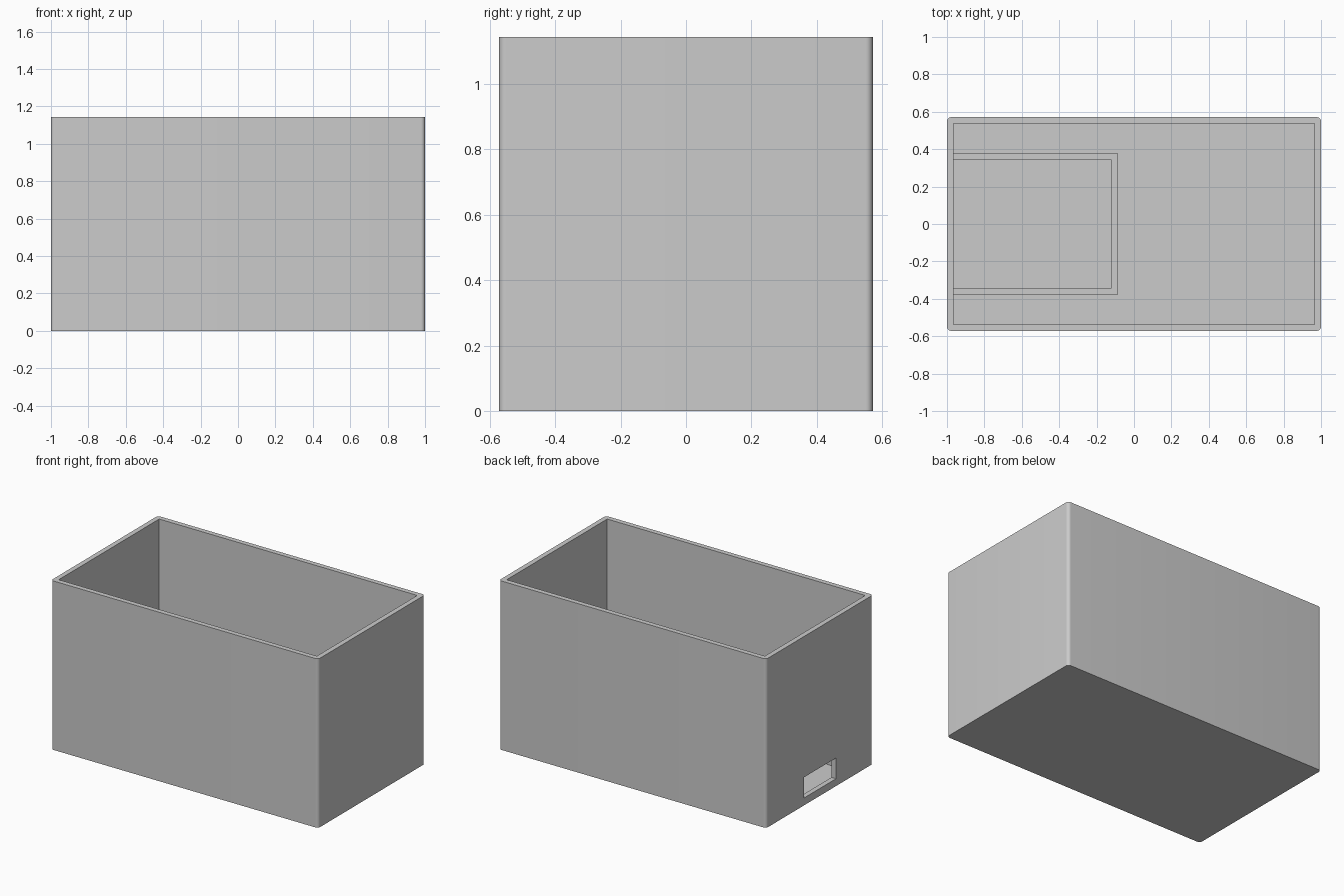
import bpy
import bmesh
import math

if "Cube" in bpy.data.objects:
    bpy.data.objects.remove(bpy.data.objects["Cube"], do_unlink=True)

HALF_Y = 0.571      # half depth of the box
HEIGHT = 1.143
WALL = 0.034
RADIUS = 0.022      # rounding of the upright outer corners
RIM_TOP = 0.07      # top of the low tray rim

# One flat grey for the whole box
grey = bpy.data.materials.new("light grey")
grey.use_nodes = True
colour = (0.6, 0.6, 0.6, 1)
grey.diffuse_color = colour
grey.node_tree.nodes["Principled BSDF"].inputs["Base Color"].default_value = colour


def block(name, low, high, corner=0):
    """Box between two corners, with optional rounded upright edges."""
    bm = bmesh.new()
    bmesh.ops.create_cube(bm, size=1)
    for v in bm.verts:
        v.co = [(a + b) / 2 + c * (b - a) for a, b, c in zip(low, high, v.co)]
    if corner:
        upright = [e for e in bm.edges
                   if abs(e.verts[0].co.z - e.verts[1].co.z) > 0.01]
        bmesh.ops.bevel(bm, geom=upright, offset=corner, segments=8,
                        profile=0.5, affect='EDGES')
    mesh = bpy.data.meshes.new(name)
    bm.to_mesh(mesh)
    bm.free()
    mesh.materials.append(grey)
    obj = bpy.data.objects.new(name, mesh)
    bpy.context.collection.objects.link(obj)
    return obj


def select_only(obj):
    bpy.ops.object.select_all(action='DESELECT')
    obj.select_set(True)
    bpy.context.view_layer.objects.active = obj


def cut(target, cutter):
    cutter.hide_render = True
    mod = target.modifiers.new("cut", 'BOOLEAN')
    mod.operation = 'DIFFERENCE'
    mod.solver = 'EXACT'
    mod.object = cutter
    select_only(target)
    bpy.ops.object.modifier_apply(modifier=mod.name)
    bpy.data.objects.remove(cutter, do_unlink=True)


# Open box with rounded corners, hollow inside and a port in the right wall
box = block("box_shell", (-1, -HALF_Y, 0), (1, HALF_Y, HEIGHT), RADIUS)
inner_x, inner_y = 1 - WALL, HALF_Y - WALL
cut(box, block("cavity_cutter", (-inner_x, -inner_y, WALL),
               (inner_x, inner_y, HEIGHT + 0.2)))
cut(box, block("port_cutter", (-1.1, -0.175, 0.05), (-0.9, 0.165, 0.19)))
select_only(box)
bpy.ops.object.shade_smooth_by_angle(angle=math.radians(30))

# Low tray rim on the floor, standing against the right wall
rim = block("tray_rim", (-inner_x - 0.01, -0.377, WALL - 0.01),
            (-0.086, 0.377, RIM_TOP))
cut(rim, block("tray_cutter", (-1.2, -0.343, -0.1), (-0.12, 0.343, 0.3)))
